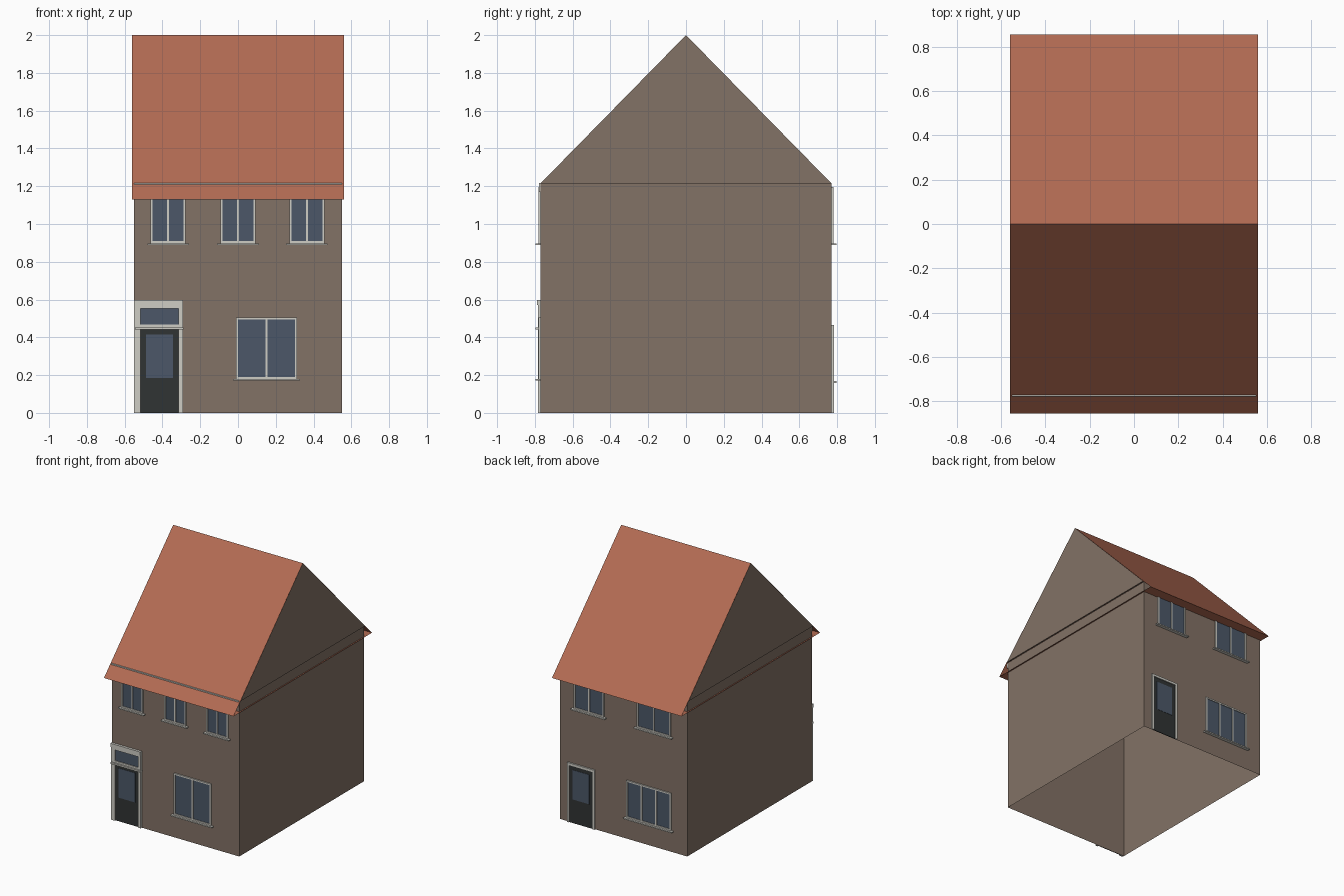
import bpy, bmesh
from mathutils import Matrix

if "Cube" in bpy.data.objects:
    bpy.data.objects.remove(bpy.data.objects["Cube"])

HX, HY, EAVE_Z, RIDGE_Z = 0.55, 0.77, 1.215, 2.0      # wall half sizes and heights
RX, RY, ROOF_Z = 0.56, 0.855, 1.13                    # roof overhang


def material(name, r, g, b):
    m = bpy.data.materials.new(name)
    m.diffuse_color = (r, g, b, 1)
    m.use_nodes = True
    m.node_tree.nodes["Principled BSDF"].inputs["Base Color"].default_value = m.diffuse_color
    return m


BRICK = material("brick", 0.225, 0.168, 0.132)
TILE = material("roof_tile", 0.45, 0.148, 0.087)
PAINT = material("paint", 0.62, 0.61, 0.56)
GLASS = material("glass", 0.072, 0.097, 0.14)
DARK = material("door_paint", 0.03, 0.034, 0.034)


def finish(name, bm, mat):
    me = bpy.data.meshes.new(name)
    bm.to_mesh(me)
    bm.free()
    me.materials.append(mat)
    ob = bpy.data.objects.new(name, me)
    bpy.context.collection.objects.link(ob)
    return ob


def sheet(name, polys, mat):
    """Thin surface made of a few polygons."""
    bm = bmesh.new()
    for p in polys:
        bm.faces.new([bm.verts.new(c) for c in p])
    bmesh.ops.remove_doubles(bm, verts=bm.verts, dist=1e-5)
    return finish(name, bm, mat)


def boxes(name, side, parts, mat):
    """Boxes (x0, x1, z0, z1, depth) standing proud of the front (-1) or back (1) wall."""
    bm = bmesh.new()
    for x0, x1, z0, z1, d in parts:
        y = side * (HY + 0.0005 + d / 2)
        bmesh.ops.create_cube(bm, size=1, matrix=Matrix.Translation(((x0 + x1) / 2, y, (z0 + z1) / 2))
                              @ Matrix.Diagonal((x1 - x0, d, z1 - z0, 1)))
    return finish(name, bm, mat)


def window(name, side, x0, x1, z0, z1, panes):
    t = 0.011
    bars = [(x0, x1, z1 - t, z1, 0.010), (x0, x1, z0, z0 + t, 0.010)]
    for i in range(panes + 1):
        c = x0 + t / 2 + (x1 - x0 - t) * i / panes
        bars.append((c - t / 2, c + t / 2, z0 + t, z1 - t, 0.010))
    boxes(name + "_frame", side, bars, PAINT)
    boxes(name + "_glass", side, [(x0 + t, x1 - t, z0 + t, z1 - t, 0.004)], GLASS)
    boxes(name + "_sill", side, [(x0 - 0.017, x1 + 0.017, z0 - 0.009, z0, 0.025)], PAINT)


# Walls, open underneath
bm = bmesh.new()
base = [bm.verts.new(c) for c in ((-HX, -HY, 0), (HX, -HY, 0), (HX, HY, 0), (-HX, HY, 0))]
edges = [bm.edges.new((base[i], base[(i + 1) % 4])) for i in range(4)]
top = bmesh.ops.extrude_edge_only(bm, edges=edges)["geom"]
bmesh.ops.translate(bm, verts=[v for v in top if isinstance(v, bmesh.types.BMVert)], vec=(0, 0, EAVE_Z - 0.001))
bmesh.ops.recalc_face_normals(bm, faces=bm.faces)
finish("walls", bm, BRICK)

# Gables
sheet("gables", [[(s * RX, -s * HY, EAVE_Z), (s * RX, s * HY, EAVE_Z), (s * RX, 0, RIDGE_Z)]
                 for s in (-1, 1)], BRICK)
sheet("gable_ledges", [[(s * HX, -s * HY, EAVE_Z), (s * HX, s * HY, EAVE_Z),
                        (s * RX, s * HY, EAVE_Z), (s * RX, -s * HY, EAVE_Z)] for s in (-1, 1)], BRICK)

# Roof slopes and flat eaves underside
sheet("roof", [[(s * RX, s * -RY, ROOF_Z), (-s * RX, s * -RY, ROOF_Z),
                (-s * RX, 0, RIDGE_Z), (s * RX, 0, RIDGE_Z)][::-1] for s in (-1, 1)], TILE)
sheet("eaves_soffit", [[(-RX, -RY, ROOF_Z), (-RX, RY, ROOF_Z), (RX, RY, ROOF_Z), (RX, -RY, ROOF_Z)]], TILE)

# Front gutter board
boxes("gutter_board", -1, [(-HX, HX, 1.17, 1.217, 0.008)], PAINT)

# Front windows
for n, x in (("left", -0.37), ("middle", 0.0), ("right", 0.365)):
    window("front_upper_window_" + n, -1, x - 0.093, x + 0.093, 0.898, 1.195, 2)
window("front_lower_window", -1, -0.01, 0.312, 0.18, 0.505, 2)

# Back windows
window("back_upper_window_right", 1, 0.165, 0.425, 0.898, 1.195, 2)
window("back_upper_window_left", 1, -0.41, -0.12, 0.898, 1.195, 2)
window("back_lower_window", 1, -0.415, -0.03, 0.168, 0.46, 3)

# Front door with fanlight and cornice
boxes("front_door_surround", -1, [
    (-0.55, -0.515, 0, 0.57, 0.014), (-0.315, -0.292, 0, 0.57, 0.014),
    (-0.515, -0.315, 0.553, 0.57, 0.014), (-0.515, -0.315, 0.453, 0.467, 0.012),
    (-0.55, -0.292, 0.57, 0.598, 0.019), (-0.545, -0.288, 0.441, 0.453, 0.025)], PAINT)
boxes("front_door", -1, [(-0.515, -0.315, 0, 0.441, 0.005)], DARK)
boxes("front_door_glass", -1, [(-0.488, -0.345, 0.185, 0.415, 0.007)], GLASS)
boxes("fanlight", -1, [(-0.515, -0.315, 0.467, 0.553, 0.005)], GLASS)

# Back door
boxes("back_door_surround", 1, [
    (0.245, 0.262, 0, 0.465, 0.012), (0.465, 0.482, 0, 0.465, 0.012),
    (0.262, 0.465, 0.447, 0.465, 0.012)], PAINT)
boxes("back_door", 1, [(0.262, 0.465, 0, 0.447, 0.005)], DARK)
boxes("back_door_glass", 1, [(0.292, 0.435, 0.185, 0.415, 0.007)], GLASS)
